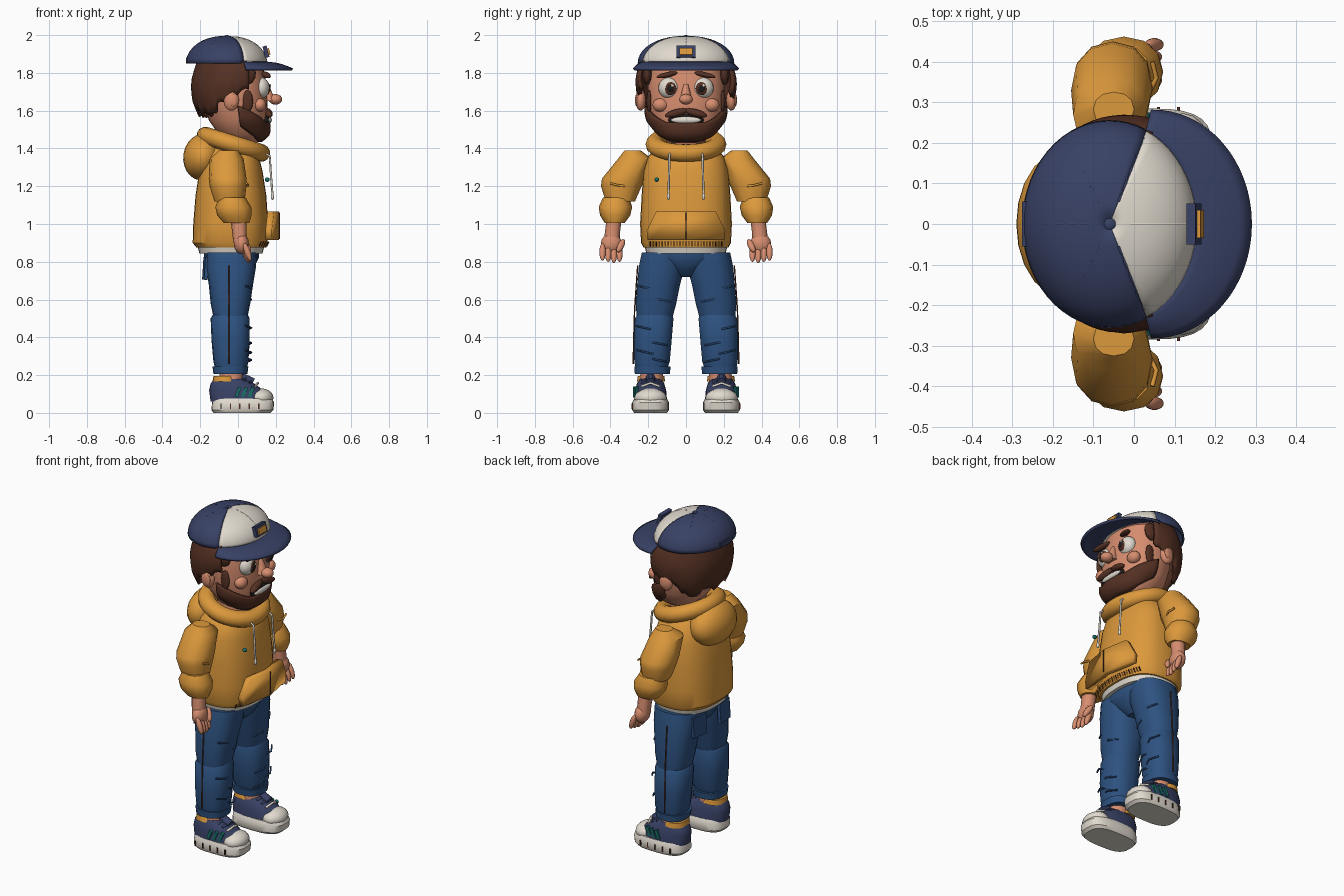
import bpy, bmesh, random
from math import sin, cos, pi, radians, copysign
from mathutils import Vector

if "Cube" in bpy.data.objects:
    bpy.data.objects.remove(bpy.data.objects["Cube"])
random.seed(4)


def mat(name, r, g, b):
    m = bpy.data.materials.new(name)
    m.diffuse_color = (r, g, b, 1)
    m.use_nodes = True
    m.node_tree.nodes["Principled BSDF"].inputs["Base Color"].default_value = m.diffuse_color
    return m


GOLD = mat("mustard", .72, .32, .045)
NAVY = mat("navy", .04, .053, .13)
JEAN = mat("denim", .027, .085, .22)
SKIN = mat("skin", .68, .27, .16)
HAIR = mat("hair", .09, .03, .017)
CREAM = mat("cream", .75, .70, .62)
DARK = mat("dark", .015, .012, .012)
TEAL = mat("teal", .01, .16, .14)


def finish(ob, m, angle=35):
    ob.data.materials.append(m)
    bpy.ops.object.select_all(action='DESELECT')
    ob.select_set(True)
    bpy.context.view_layer.objects.active = ob
    bpy.ops.object.shade_smooth_by_angle(angle=radians(angle))
    return ob


def mesh(name, bm, m, angle=35):
    bmesh.ops.recalc_face_normals(bm, faces=bm.faces)
    me = bpy.data.meshes.new(name)
    bm.to_mesh(me)
    bm.free()
    ob = bpy.data.objects.new(name, me)
    bpy.context.collection.objects.link(ob)
    return finish(ob, m, angle)


def se(v, p):
    return copysign(abs(v) ** (2 / p), v)


def loft(name, rings, m, n=24, p=2.2, s=1, angle=35):
    """rings: (z, x0, x1, y0, y1), stacked superellipses"""
    bm = bmesh.new()
    rows = []
    for z, x0, x1, y0, y1 in rings:
        rows.append([bm.verts.new(((x0 + x1) / 2 + (x1 - x0) / 2 * se(cos(2 * pi * i / n), p),
                                   s * ((y0 + y1) / 2 + (y1 - y0) / 2 * se(sin(2 * pi * i / n), p)), z))
                     for i in range(n)])
    for a, b in zip(rows, rows[1:]):
        for i in range(n):
            bm.faces.new((a[i], a[(i + 1) % n], b[(i + 1) % n], b[i]))
    bm.faces.new(rows[0])
    bm.faces.new(rows[-1])
    return mesh(name, bm, m, angle)


def ball(name, loc, size, m, rot=(0, 0, 0), seg=16):
    bpy.ops.mesh.primitive_uv_sphere_add(segments=seg, ring_count=seg // 2 + 2, location=loc, rotation=rot)
    ob = bpy.context.object
    ob.name, ob.scale = name, size
    return finish(ob, m, 50)


def box(name, loc, size, m, rot=(0, 0, 0)):
    bpy.ops.mesh.primitive_cube_add(size=1, location=loc, rotation=rot)
    ob = bpy.context.object
    ob.name, ob.scale = name, size
    return finish(ob, m)


def tube(name, pts, r, m):
    cu = bpy.data.curves.new(name, 'CURVE')
    cu.dimensions, cu.bevel_depth, cu.bevel_resolution, cu.use_fill_caps = '3D', r, 1, True
    sp = cu.splines.new('POLY')
    sp.points.add(len(pts) - 1)
    for q, c in zip(sp.points, pts):
        q.co = (*c, 1)
    cu.materials.append(m)
    ob = bpy.data.objects.new(name, cu)
    bpy.context.collection.objects.link(ob)


def patch(name, fn, nu, nv, thick, m, angle=35):
    """grid surface fn(u, v) on 0..1, thickened"""
    bm = bmesh.new()
    g = [[bm.verts.new(fn(i / nu, j / nv)) for j in range(nv + 1)] for i in range(nu + 1)]
    for i in range(nu):
        for j in range(nv):
            bm.faces.new((g[i][j], g[i + 1][j], g[i + 1][j + 1], g[i][j + 1]))
    ob = mesh(name, bm, m, angle)
    mod = ob.modifiers.new("thickness", 'SOLIDIFY')
    mod.thickness, mod.offset = thick, 0
    return ob


# head and neck
HEAD = [(1.43, -.05, .10, .08), (1.47, -.10, .14, .14), (1.55, -.155, .155, .185), (1.65, -.18, .157, .205),
        (1.75, -.185, .15, .205), (1.85, -.17, .13, .19), (1.92, -.10, .05, .12)]
loft("head", [(z, a, b, -w, w) for z, a, b, w in HEAD], SKIN, 32)
loft("neck", [(1.36, -.12, .08, -.11, .11), (1.5, -.11, .07, -.1, .1)], SKIN, 20)


def on_head(deg, z, off):
    for A, B in zip(HEAD, HEAD[1:]):
        if z <= B[0]:
            break
    f = (z - A[0]) / (B[0] - A[0])
    _, a, b, w = [p + (q - p) * f for p, q in zip(A, B)]
    t = radians(deg)
    return ((a + b) / 2 + ((b - a) / 2 + off) * se(cos(t), 2.2), (w + off) * se(sin(t), 2.2), z)


# hair shell with a jagged hem, beard shell
jag = [random.uniform(0, .05) for _ in range(41)]


def hair(u, v):
    d = 72 + 216 * u
    side = abs(u - .5) * 2
    lo = 1.56 + .13 * max(0, side - .45) / .55 + jag[round(u * 40)]
    return on_head(d, lo + (1.88 - lo) * v, .025 + .03 * sin(pi * min(1, .15 + .75 * v)))


def beard(u, v):
    d = -88 + 176 * u
    k = max(0, abs(d) - 30) / 58
    lo, hi = 1.442 + .08 * k ** 2, 1.535 + .09 * k
    return on_head(d, lo + (hi - lo) * v, .018 * sin(pi * (.15 + .7 * v)))


patch("hair", hair, 40, 8, .02, HAIR, 25)
patch("beard", beard, 30, 6, .02, HAIR)
ball("mouth", (.15, 0, 1.55), (.022, .095, .035), DARK)
ball("teeth", (.165, 0, 1.55), (.014, .08, .018), CREAM)
ball("nose_tip", (.198, 0, 1.66), (.036, .036, .028), SKIN)
loft("nose_bridge", [(1.65, .13, .2, -.035, .035), (1.74, .13, .162, -.012, .012)], SKIN, 12)
for s in (1, -1):
    ball("eye_white", (.122, s * .09, 1.72), (.045, .056, .056), CREAM, seg=20)
    ball("iris", (.153, s * .085, 1.718), (.016, .034, .036), HAIR)
    ball("pupil", (.164, s * .083, 1.718), (.009, .018, .02), DARK)
    ball("glint", (.171, s * .083 + .01, 1.733), (.004, .008, .008), CREAM, seg=8)
    ball("eyebrow", (.148, s * .1, 1.79), (.02, .06, .014), HAIR, (s * -.2, 0, s * -.3))
    ball("moustache", (.16, s * .05, 1.588), (.022, .065, .02), HAIR, (s * -.25, 0, s * -.15))
    ball("cheek", (.115, s * .135, 1.63), (.035, .042, .036), SKIN)
    ball("sideburn", (.05, s * .195, 1.65), (.03, .014, .06), HAIR, seg=8)
    ball("temple_hair", (.045, s * .205, 1.79), (.05, .025, .055), HAIR, (0, .3, 0), 8)
    ball("ear", (-.035, s * .24, 1.655), (.042, .028, .055), SKIN)
    ball("ear_inner", (-.025, s * .262, 1.655), (.022, .008, .032), SKIN, seg=10)


# cap: two-tone crown, brim, button, front badge
def crown(d0, d1):
    def fn(u, v):
        t, e = radians(d0 + (d1 - d0) * u), v * pi / 2 * .99
        return (-.06 + .21 * cos(t) * cos(e) ** .9, .25 * sin(t) * cos(e) ** .9, 1.85 + .14 * sin(e))
    return fn


def brim(u, v):
    t, a = radians(-65 + 130 * u), radians(-92 + 184 * u)
    p = Vector((-.06 + .205 * cos(t), .245 * sin(t), 1.853))
    q = Vector((.05 + .238 * cos(a), .277 * sin(a), 1.818))
    r = p.lerp(q, v)
    r.z += .008 * sin(pi * v)
    return r


patch("cap_front_panel", crown(-65, 65), 20, 10, .01, CREAM, 60)
patch("cap_crown", crown(65, 295), 36, 10, .012, NAVY, 60)
patch("cap_brim", brim, 32, 5, .014, NAVY)
ball("cap_button", (-.06, 0, 1.99), (.017, .017, .01), NAVY)
for d in (0, 65, 120, 180, 240, 295):
    f = crown(d, d + 1)
    tube("cap_seam", [Vector(f(0, k / 8)) + Vector((0, 0, .003)) for k in range(2, 8)], .004, NAVY if d else CREAM)
box("cap_badge", (.148, 0, 1.912), (.022, .1, .062), NAVY, (0, -.25, 0))
box("cap_badge_inset", (.16, 0, 1.912), (.016, .07, .035), GOLD, (0, -.25, 0))
box("cap_strap", (-.27, 0, 1.87), (.012, .11, .025), NAVY)

# hoodie body, shirt hem, rib, hood, collar
loft("hoodie_body", [(.875, -.22, .15, -.225, .225), (.9, -.24, .157, -.238, .238), (1.0, -.237, .16, -.243, .243),
                     (1.15, -.225, .15, -.235, .235), (1.28, -.205, .13, -.225, .225), (1.36, -.18, .11, -.2, .2),
                     (1.42, -.14, .06, -.14, .14)], GOLD, 32, 2.5)
loft("shirt_hem", [(.845, -.205, .13, -.21, .21), (.885, -.215, .14, -.22, .22)], CREAM, 32, 2.5)
for i in range(25):
    y = -.19 + .38 * i / 24
    tube("hem_rib", [(.152 - 1.1 * y * y, y, .882), (.164 - 1.1 * y * y, y, .906)], .0035, GOLD if i % 2 else HAIR)
ball("hood", (-.185, 0, 1.355), (.105, .175, .125), GOLD, (0, .15, 0), 20)
bpy.ops.mesh.primitive_torus_add(major_segments=32, minor_segments=12, major_radius=.155, minor_radius=.047,
                                 location=(-.025, 0, 1.422), rotation=(0, .3, 0))
collar = bpy.context.object
collar.name, collar.scale = "hood_collar", (1, 1.06, 1)
finish(collar, GOLD, 60)
ball("chest_stud", (.155, -.155, 1.235), (.014, .012, .012), TEAL, seg=10)

# front pocket
bm = bmesh.new()
prof = [(-.155, 1.065), (.155, 1.065), (.205, .965), (.2, .915), (-.2, .915), (-.205, .965)]
mid = [bm.verts.new((.2, 0, z)) for z in (1.065, .915)]
out = [bm.verts.new((.2 - .3 * abs(y) ** 1.3, y, z)) for y, z in prof]
bm.faces.new((mid[0], *out[1:4], mid[1]))
bm.faces.new((mid[1], *out[4:6], out[0], mid[0]))
pocket = mesh("front_pocket", bm, GOLD)
sol = pocket.modifiers.new("thickness", 'SOLIDIFY')
sol.thickness, sol.offset = .035, 0
tube("pocket_seam", [(.219, 0, 1.06), (.219, 0, .92)], .003, HAIR)

# sides: arms, legs, shoes, built mirrored
for s in (1, -1):
    tube("drawstring", [(.12, s * .08, 1.39), (.168, s * .088, 1.36), (.175, s * .09, 1.25), (.183, s * .093, 1.15)],
         .006, CREAM)
    ball("drawstring_tip", (.183, s * .093, 1.145), (.009, .009, .018), CREAM, seg=8)
    loft("upper_sleeve", [(1.39, -.10, 0, .24, .325), (1.345, -.15, .03, .18, .36), (1.24, -.155, .045, .215, .445),
                          (1.2, -.15, .045, .235, .45), (1.12, -.125, .035, .27, .425)], GOLD, 12, s=s)
    loft("lower_sleeve", [(1.14, -.10, .04, .30, .44), (1.09, -.12, .07, .285, .462), (1.045, -.11, .072, .295, .455),
                          (1.005, -.075, .06, .325, .43)], GOLD, 12, s=s)
    tube("sleeve_fold", [(.03, s * .31, 1.2), (.055, s * .36, 1.205), (.045, s * .4, 1.215)], .006, GOLD)
    loft("wrist", [(1.03, -.04, .045, .34, .42), (.95, -.03, .045, .35, .43), (.9, -.025, .05, .35, .435)], SKIN, 12, s=s)
    ball("palm", (.018, s * .395, .895), (.04, .056, .055), SKIN, seg=12)
    for k in range(4):
        y = .352 + .03 * k
        ball("finger", (.038 + .004 * k, s * y, .84 + .006 * abs(k - 1)), (.017, .017, .05), SKIN, (0, -.35, 0), 10)
    ball("thumb", (.045, s * .345, .885), (.018, .018, .042), SKIN, (s * .4, -.5, 0), 10)

    loft("thigh", [(.85, -.17, .10, 0, .235), (.77, -.17, .095, .005, .252), (.68, -.155, .08, .03, .26),
                   (.58, -.145, .065, .05, .268), (.505, -.13, .05, .07, .262)], JEAN, 18, 2.4, s)
    loft("lower_leg", [(.525, -.13, .05, .075, .255), (.5, -.145, .062, .065, .272), (.38, -.14, .062, .075, .277),
                       (.27, -.13, .055, .085, .275), (.23, -.12, .045, .1, .265)], JEAN, 18, 2.4, s)
    loft("jean_cuff", [(.245, -.135, .055, .08, .275), (.205, -.13, .05, .085, .272)], JEAN, 18, 2.4, s)
    tube("side_seam", [(-.05, s * .256, .78), (-.05, s * .27, .58), (-.05, s * .274, .5), (-.05, s * .28, .26)], .004, HAIR)
    for z, y in ((.66, .2), (.6, .14), (.45, .22), (.37, .16), (.32, .21), (.28, .15)):
        tube("jean_crease", [(.045, s * (y - .06), z - .012), (.071, s * y, z), (.04, s * (y + .05), z + .012)], .005, JEAN)
    box("back_pocket", (-.172, s * .12, .765), (.018, .11, .12), JEAN, (0, .06, s * -.1))

    loft("ankle", [(.15, -.10, .03, .12, .245), (.24, -.095, .025, .125, .24)], SKIN, 16, s=s)
    loft("sock_band", [(.165, -.135, .0, .11, .26), (.195, -.13, -.02, .115, .255)], GOLD, 16, s=s)
    loft("shoe_sole", [(0, -.13, .17, .1, .275), (.015, -.14, .187, .09, .285), (.055, -.138, .192, .09, .285),
                       (.075, -.13, .18, .1, .275)], CREAM, 28, 3, s)
    loft("shoe_upper", [(.06, -.145, .15, .1, .275), (.12, -.153, .135, .105, .27), (.155, -.145, .085, .115, .26),
                        (.18, -.125, .035, .13, .245)], NAVY, 24, 2.4, s)
    ball("toe_cap", (.12, s * .188, .08), (.068, .085, .05), CREAM)
    tube("shoe_tongue", [(.02, s * .188, .19), (.08, s * .188, .162)], .025, NAVY)
    for k in range(3):
        box("shoe_stripe", (.0 + .035 * k, s * (.272 - .006 * k), .11), (.018, .018, .055), TEAL, (0, .4, 0))
        tube("shoe_lace", [(.03 + .03 * k, s * .14, .168 - .014 * k), (.045 + .03 * k, s * .188, .19 - .016 * k),
                           (.03 + .03 * k, s * .236, .168 - .014 * k)], .007, CREAM if k == 2 else NAVY)
    for k in range(5):
        box("sole_notch", (-.09 + .05 * k, s * .284, .035), (.007, .008, .03), HAIR)

# hips joining the legs
loft("hips", [(.72, -.09, .03, -.05, .05), (.76, -.15, .08, -.1, .1), (.82, -.18, .11, -.2, .2),
              (.87, -.18, .11, -.21, .21)], JEAN, 24)
